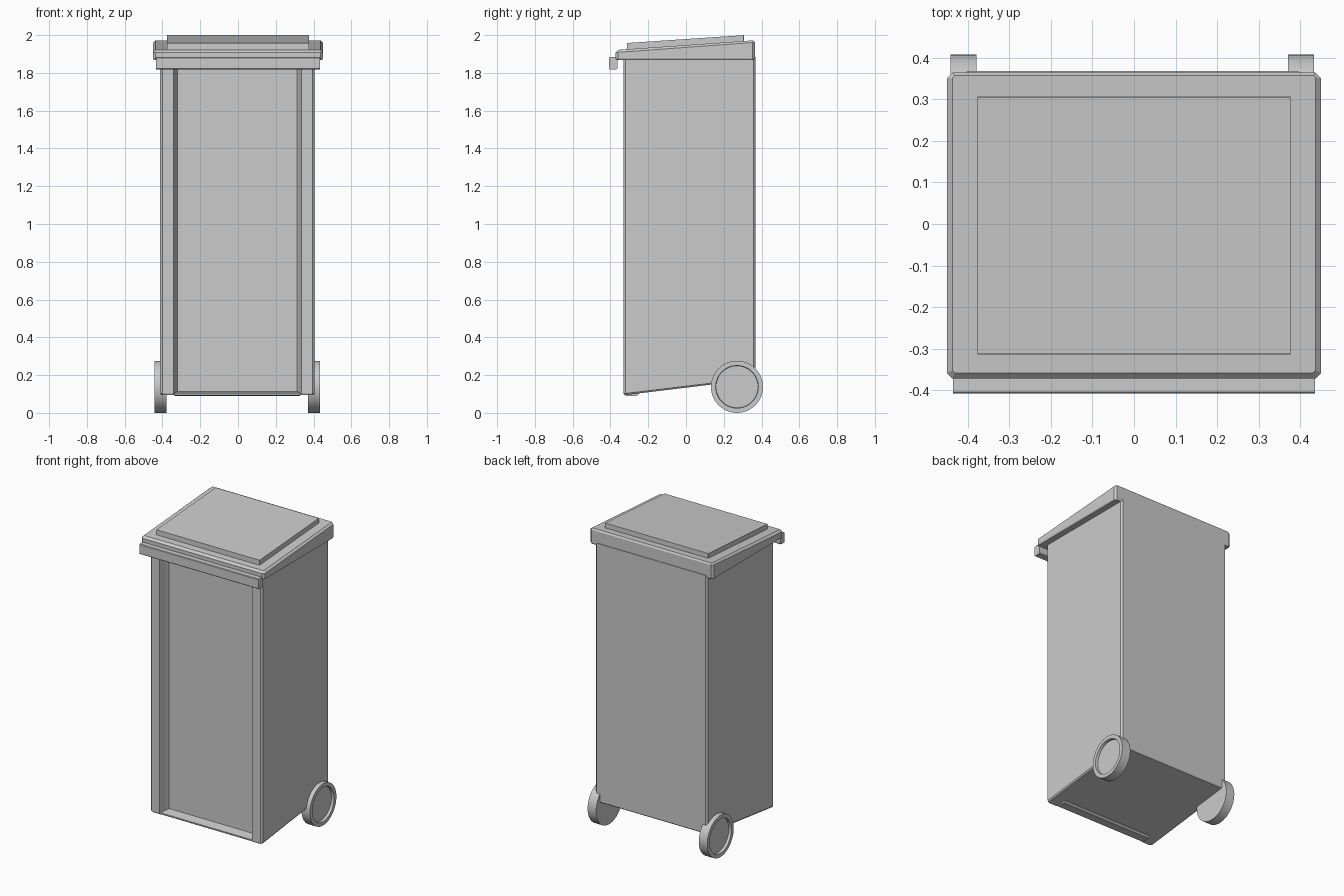
import bpy
import bmesh
import math

if "Cube" in bpy.data.objects:
    bpy.data.objects.remove(bpy.data.objects["Cube"])


def loft(name, rings):
    """Skin a stack of matching closed rings and cap both ends."""
    bm = bmesh.new()
    rows = [[bm.verts.new(p) for p in ring] for ring in rings]
    n = len(rows[0])
    for a, b in zip(rows, rows[1:]):
        for i in range(n):
            j = (i + 1) % n
            bm.faces.new((a[i], a[j], b[j], b[i]))
    bm.faces.new(rows[0][::-1])
    bm.faces.new(rows[-1])
    bmesh.ops.recalc_face_normals(bm, faces=bm.faces)
    mesh = bpy.data.meshes.new(name)
    bm.to_mesh(mesh)
    bm.free()
    obj = bpy.data.objects.new(name, mesh)
    bpy.context.collection.objects.link(obj)
    return obj


def rect(hx, y0, y1, c, height):
    """Rectangle with clipped corners, z given by height(y)."""
    pts = [(-hx + c, y0), (hx - c, y0), (hx, y0 + c), (hx, y1 - c),
           (hx - c, y1), (-hx + c, y1), (-hx, y1 - c), (-hx, y0 + c)]
    return [(x, y, height(y)) for x, y in pts]


def slope(z, k):
    """Height that is z at the front of the bin and rises by k per unit y."""
    return lambda y: z + k * (y + 0.33)


# Body: right half of the plan with the front recess, mirrored to the left
half = [(0.316, -0.262), (0.325, -0.285), (0.338, -0.33), (0.398, -0.33),
        (0.409, -0.319), (0.409, 0.357), (0.398, 0.368)]
plan = half + [(-x, y) for x, y in reversed(half)]
low, high = slope(0.094, 0.12), slope(0.102, 0.12)
body = loft("body", [[(x * 0.985, y * 0.985, low(y)) for x, y in plan],
                     [(x, y, high(y)) for x, y in plan],
                     [(x, y, 1.885) for x, y in plan]])
body.location.x = -0.003

# Foot bar closing the bottom of the front recess
foot = [(-0.324, 0.096), (-0.316, 0.09), (-0.262, 0.09), (-0.25, 0.1),
        (-0.25, 0.115), (-0.324, 0.104)]
bar = loft("foot_bar", [[(x, y, z) for y, z in foot] for x in (-0.332, 0.332)])
bar.location.x = -0.003

# Lid: skirt with chamfered lower edge and a chamfered sloping top
loft("lid", [rect(0.445, -0.367, 0.36, 0.01, lambda y: 1.868),
             rect(0.45, -0.372, 0.364, 0.013, lambda y: 1.876),
             rect(0.45, -0.372, 0.364, 0.013, slope(1.911, 0.073)),
             rect(0.437, -0.358, 0.357, 0.006, slope(1.924, 0.07))])

# Raised panel on the lid
loft("lid_panel", [rect(0.377, -0.314, 0.307, 0.001, slope(1.915, 0.066)),
                   rect(0.377, -0.313, 0.306, 0.001, slope(1.957, 0.067))])

# Front grip under the lid edge
grip = [(-0.404, 1.818), (-0.368, 1.818), (-0.362, 1.824), (-0.362, 1.87),
        (-0.352, 1.872), (-0.352, 1.884), (-0.404, 1.884), (-0.408, 1.88),
        (-0.408, 1.822)]
loft("lid_grip", [[(x, y, z) for y, z in grip] for x in (-0.435, 0.435)])

# Wheels with a dished outer face
for side, label in ((-1, "left"), (1, "right")):
    steps = [(0.375, 0.138), (0.437, 0.138), (0.437, 0.113), (0.42, 0.111)]
    rings = []
    for x, r in steps:
        rings.append([(side * x, 0.27 + r * math.cos(t * math.tau / 48),
                       0.138 + r * math.sin(t * math.tau / 48)) for t in range(48)])
    wheel = loft(label + "_wheel", rings)
    wheel.location.x = -0.004
    bpy.ops.object.select_all(action='DESELECT')
    wheel.select_set(True)
    bpy.context.view_layer.objects.active = wheel
    bpy.ops.object.shade_smooth_by_angle(angle=math.radians(30))
